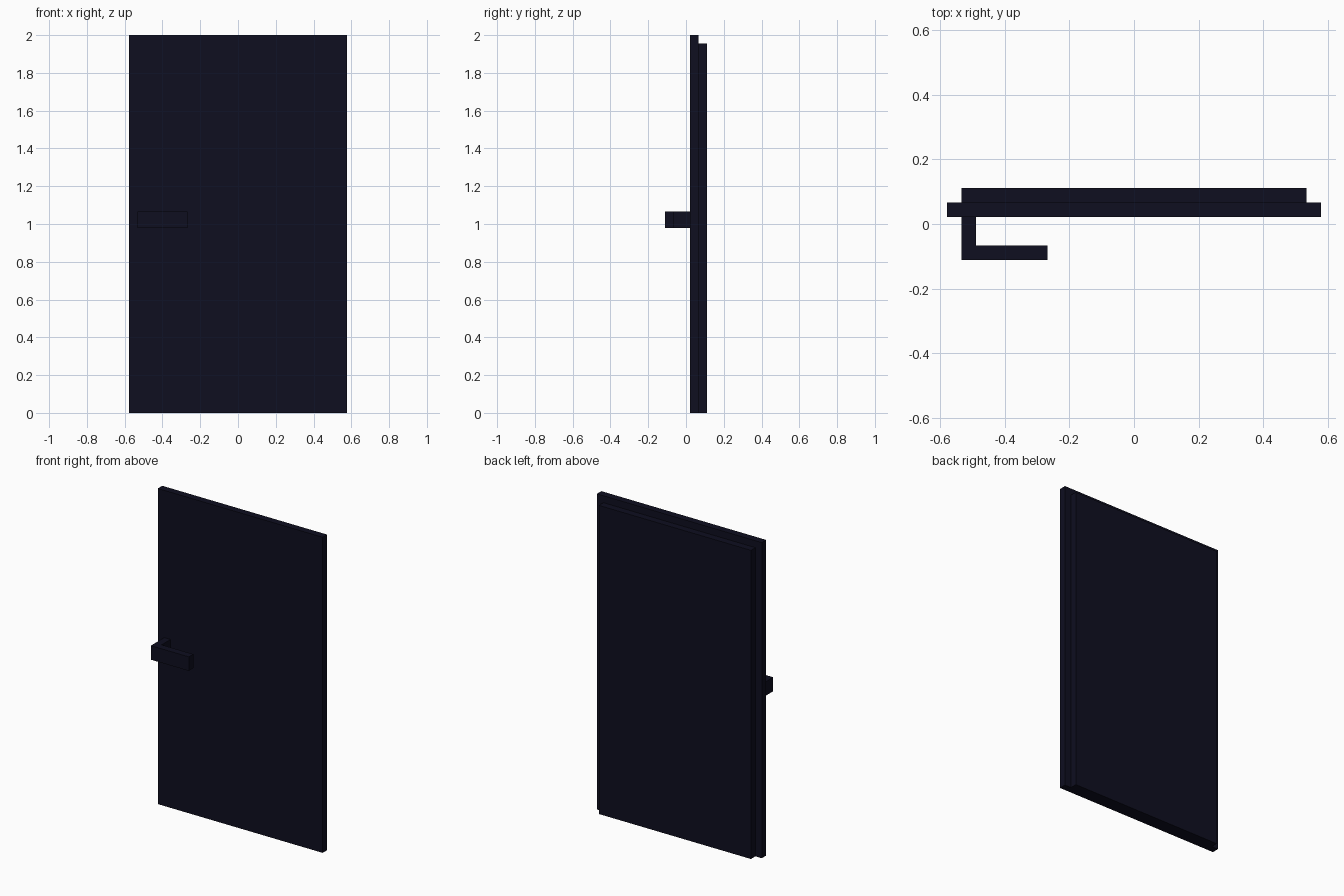
import bpy, bmesh

if "Cube" in bpy.data.objects:
    bpy.data.objects.remove(bpy.data.objects["Cube"])

# Single dark navy colour
navy = bpy.data.materials.new("dark navy")
navy.diffuse_color = (0.0044, 0.0044, 0.0142, 1.0)
navy.use_nodes = True
navy.node_tree.nodes["Principled BSDF"].inputs["Base Color"].default_value = navy.diffuse_color


def box(name, x, y, z):
    """Box part from (min, max) ranges on each axis."""
    bm = bmesh.new()
    bmesh.ops.create_cube(bm, size=1)
    for v in bm.verts:
        v.co = [r[0] if c < 0 else r[1] for c, r in zip(v.co, (x, y, z))]
    mesh = bpy.data.meshes.new(name)
    bm.to_mesh(mesh)
    bm.free()
    mesh.materials.append(navy)
    obj = bpy.data.objects.new(name, mesh)
    bpy.context.collection.objects.link(obj)
    return obj


# Door leaf: wide front panel and the narrower rebated back panel
box("front_panel", (-0.578, 0.578), (0.0222, 0.0667), (0, 2))
box("back_panel", (-0.533, 0.533), (0.0667, 0.1111), (0, 1.956))

# L-shaped handle: stem out of the panel, then the grip bar
HANDLE_Z = (0.978, 1.067)
box("handle_stem", (-0.533, -0.489), (-0.0667, 0.0222), HANDLE_Z)
box("handle_grip", (-0.533, -0.267), (-0.1111, -0.0667), HANDLE_Z)
